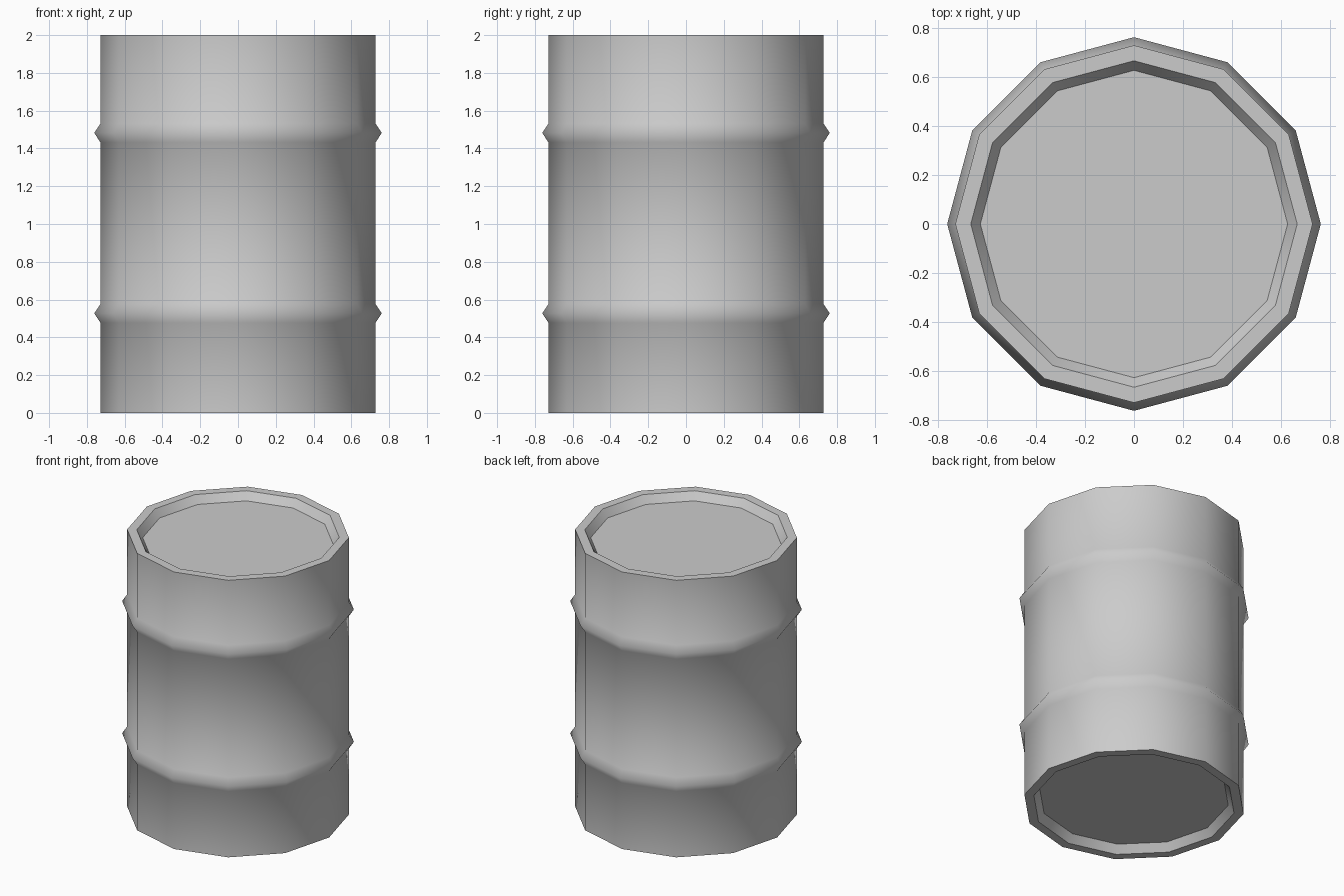
import bpy, bmesh, math

if "Cube" in bpy.data.objects:
    bpy.data.objects.remove(bpy.data.objects["Cube"])

SIDES = 12
# half-profile from bottom panel to top panel: (radius, z)
hoop = lambda z: [(0.728, z - 0.05), (0.761, z), (0.728, z + 0.05)]
profile = ([(0.626, 0.055), (0.665, 0), (0.728, 0)] + hoop(0.527) + hoop(1.482)
           + [(0.728, 2), (0.665, 2), (0.626, 1.945)])

# barrel shell: lofted rings
bm = bmesh.new()
rings = []
for r, z in profile:
    rings.append([bm.verts.new((r * math.cos(math.tau * i / SIDES),
                                r * math.sin(math.tau * i / SIDES), z))
                  for i in range(SIDES)])
for a, b in zip(rings, rings[1:]):
    for i in range(SIDES):
        j = (i + 1) % SIDES
        bm.faces.new((a[i], a[j], b[j], b[i]))

# recessed end panels
bm.faces.new(rings[0][::-1])
bm.faces.new(rings[-1])

# smooth walls and hoops, crisp rims
for f in bm.faces:
    f.smooth = True
for ring in rings[:3] + rings[-3:]:
    for i in range(SIDES):
        bm.edges.get((ring[i], ring[(i + 1) % SIDES])).smooth = False
bm.normal_update()

mesh = bpy.data.meshes.new("barrel")
bm.to_mesh(mesh)
bm.free()
bpy.context.collection.objects.link(bpy.data.objects.new("barrel", mesh))
